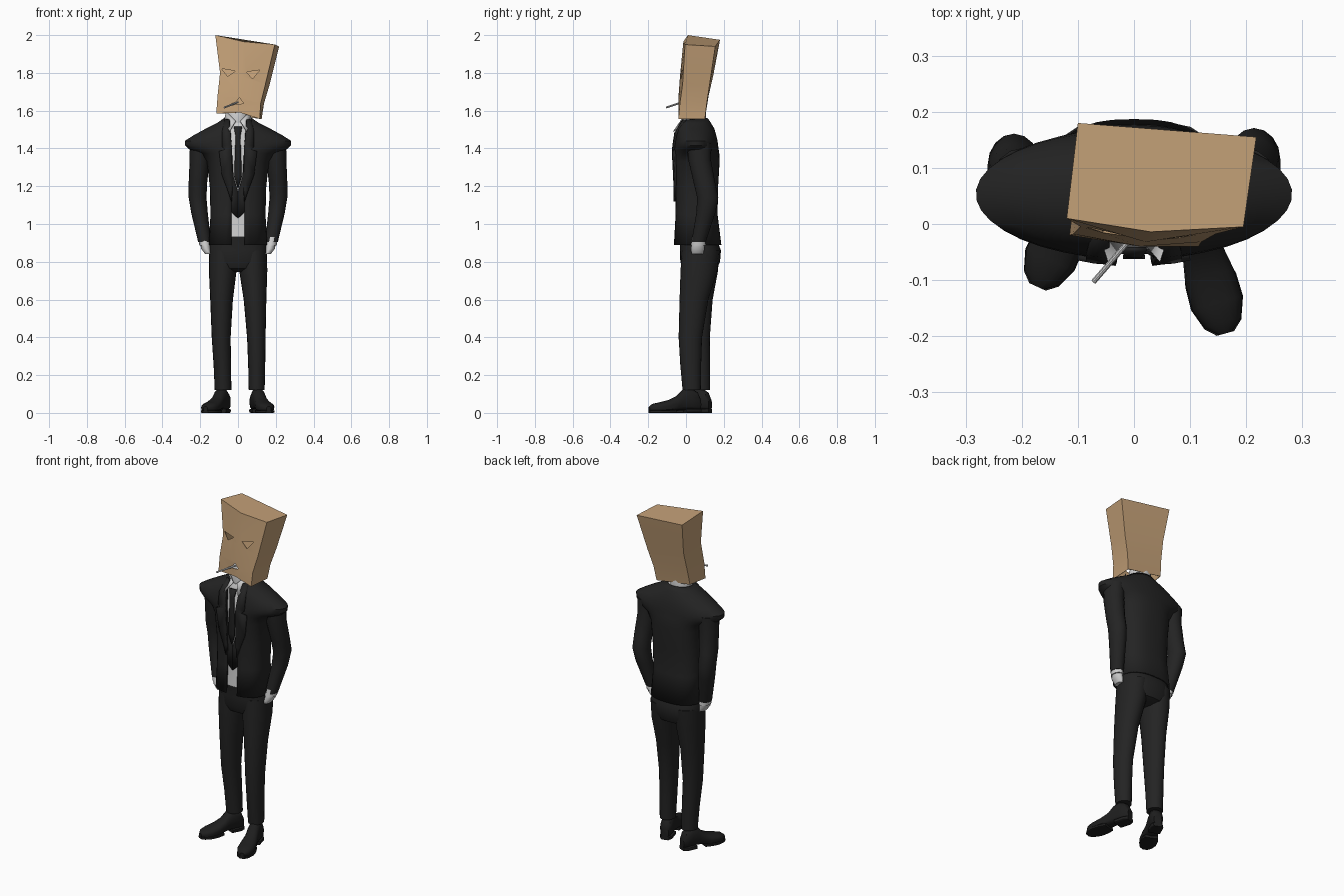
import bpy, bmesh, math
from mathutils import Vector

if "Cube" in bpy.data.objects:
    bpy.data.objects.remove(bpy.data.objects["Cube"])


def material(name, r, g, b):
    m = bpy.data.materials.new(name)
    m.diffuse_color = (r, g, b, 1)
    m.use_nodes = True
    m.node_tree.nodes["Principled BSDF"].inputs["Base Color"].default_value = m.diffuse_color
    return m


SUIT = material("suit_black", 0.017, 0.017, 0.017)
SHOE = material("shoe_black", 0.013, 0.013, 0.013)
WHITE = material("shirt_white", 0.62, 0.62, 0.62)
PAPER = material("paper_tan", 0.56, 0.36, 0.19)


def make(name, verts, faces, mat, thick=0.0, offset=0.0):
    me = bpy.data.meshes.new(name)
    me.from_pydata([tuple(v) for v in verts], [], faces)
    bm = bmesh.new()
    bm.from_mesh(me)
    bmesh.ops.remove_doubles(bm, verts=bm.verts, dist=1e-5)
    bmesh.ops.recalc_face_normals(bm, faces=bm.faces)
    bm.to_mesh(me)
    bm.free()
    ob = bpy.data.objects.new(name, me)
    bpy.context.collection.objects.link(ob)
    me.materials.append(mat)
    if thick:
        mod = ob.modifiers.new("thickness", 'SOLIDIFY')
        mod.thickness, mod.offset = thick, offset
    return ob


def loft(name, rings, mat, closed=True, caps=(True, True), **kw):
    n = len(rings[0])
    faces = [(i * n + j, i * n + (j + 1) % n, (i + 1) * n + (j + 1) % n, (i + 1) * n + j)
             for i in range(len(rings) - 1) for j in range(n if closed else n - 1)]
    if caps[0]:
        faces.append(tuple(range(n)))
    if caps[1]:
        faces.append(tuple(range((len(rings) - 1) * n, len(rings) * n)))
    return make(name, [v for r in rings for v in r], faces, mat, **kw)


def spow(v, p):
    return math.copysign(abs(v) ** p, v)


def oval(z, cx, cy, rx, ry, n=2.0, seg=24, gap=0.0):
    """Superellipse ring at height z; gap is the half-width left open at the front."""
    t0 = math.asin((gap / rx) ** (n / 2)) if gap else 0
    steps = seg if gap else seg - 1
    span = 2 * math.pi - 2 * t0
    ts = [t0 + span * i / (steps if gap else seg) for i in range(steps + 1)]
    return [Vector((cx + rx * spow(math.sin(t), 2 / n),
                    cy - ry * spow(math.cos(t), 2 / n), z)) for t in ts]


# ---- Jacket: open front shell; rows are z, half width, front y, back y, exponent, gap
JACKET = [(.89, .155, -.065, .187, 2.6, .036), (1.05, .146, -.056, .167, 2.6, .035),
          (1.2, .15, -.056, .17, 2.6, .034), (1.33, .165, -.064, .178, 2.4, .034),
          (1.375, .20, -.066, .176, 2.2, .036), (1.395, .258, -.065, .173, 2, .037),
          (1.415, .28, -.063, .17, 2, .038), (1.44, .282, -.06, .167, 2, .04),
          (1.47, .235, -.056, .16, 2, .042), (1.505, .17, -.05, .15, 2, .045),
          (1.535, .11, -.038, .132, 2, .05), (1.56, .075, -.01, .115, 2, .05)]
loft("jacket", [oval(z, 0, (f + b) / 2, w, (b - f) / 2, n, 36, g)
                for z, w, f, b, n, g in JACKET], SUIT, closed=False,
     caps=(False, False), thick=.01, offset=-1)


def front_y(x, z):
    """y of the jacket front surface at x, z."""
    for a, b in zip(JACKET, JACKET[1:]):
        if z <= b[0]:
            break
    k = min(1, max(0, (z - a[0]) / (b[0] - a[0])))
    w, f, bk, n = (a[i] + (b[i] - a[i]) * k for i in (1, 2, 3, 4))
    return (f + bk) / 2 - (bk - f) / 2 * max(0, 1 - abs(x / w) ** n) ** (1 / n)


def strip(name, rows, out, mat, thick=.006):
    """Front plate from rows of (x1, z1, x2, z2), laid 'out' in front of the jacket surface."""
    rings = [[Vector((x, front_y(x, z) - out, z)) for x, z in (r[:2], r[2:])] for r in rows]
    return loft(name, rings, mat, closed=False, caps=(False, False), thick=thick)


# Shirt body, waistcoat, tie, lapels
loft("shirt", [oval(max(z, .93), 0, (f + b) / 2, w - .02, (b - f) / 2 - .017, n)
               for z, w, f, b, n, g in JACKET if w < .2 and z < 1.55], WHITE)
strip("tie", [(-.022, 1.515, .022, 1.515), (-.013, 1.465, .013, 1.465),
              (-.02, 1.25, .02, 1.25), (-.002, 1.19, .002, 1.19)], 0, SUIT, .008)
for s, side in ((-1, "left"), (1, "right")):
    strip(side + "_waistcoat", [(s * x1, z1, s * x2, z2) for x1, z1, x2, z2 in
          [(.04, 1.5, .06, 1.5), (.033, 1.4, .06, 1.4), (.024, 1.25, .06, 1.25),
           (0, 1.17, .06, 1.17), (0, 1.03, .05, 1.075)]], -.008, SUIT)
    strip(side + "_lapel", [(s * x1, z1, s * x2, z2) for x1, z1, x2, z2 in
          [(.045, 1.55, .07, 1.55), (.04, 1.48, .085, 1.48), (.034, 1.42, .085, 1.41),
           (.032, 1.4, .07, 1.395), (.032, 1.38, .10, 1.385), (.03, 1.26, .085, 1.26),
           (.03, 1.18, .055, 1.18), (.032, 1.12, .036, 1.12)]], .005, SUIT, .01)
    # Shirt collar wing
    make(side + "_collar_wing", [(s * .012, -.028, 1.545), (s * .062, .0, 1.595),
         (s * .072, .02, 1.55), (s * .045, -.066, 1.49)], [(0, 1, 2, 3)], WHITE, .005)
loft("neck_and_collar", [oval(z, -.003, .045, r, r) for z, r in
                         ((1.45, .055), (1.54, .062), (1.6, .06), (1.63, .048))], WHITE)


def tube(name, rows, mat, seg=16):
    """Limb from rows of x, y, z, rx, ry."""
    return loft(name, [oval(z, x, y, rx, ry, 2, seg) for x, y, z, rx, ry in rows], mat)


# ---- Arms with hands in the pockets
for s, side in ((-1, "left"), (1, "right")):
    e = .005 * s
    tube(side + "_sleeve", [(s * .2, .07, 1.43, .055, .065), (s * .203, .072, 1.34, .053, .06),
         (s * .212, .092 + e, 1.22, .049, .057), (s * .214, .11 + e, 1.14, .047, .056),
         (s * .204, .1 + e, 1.06, .044, .05), (s * .172 + e, .067, .905, .034, .038)], SUIT)
    tube(side + "_cuff", [(s * .176 + e, .068, .93, .03, .035),
         (s * .168 + e, .065, .885, .031, .04)], WHITE)
    tube(side + "_hand", [(s * .17 + e, .066, .90, .024, .033),
         (s * .165 + e, .062, .87, .026, .037), (s * .15 + e, .06, .84, .018, .03)], WHITE)

# ---- Trousers
loft("trouser_seat", [oval(z, 0, (f + b) / 2, w, (b - f) / 2, 2.4) for z, w, f, b in
     [(.745, .06, .02, .12), (.765, .125, -.015, .165), (.8, .152, -.03, .18),
      (.86, .155, -.033, .185), (.9, .148, -.033, .17), (.96, .13, -.042, .15)]], SUIT)
LEGS = {"left": [(-.079, .08, .12, .044, .047), (-.083, .073, .25, .046, .054),
                 (-.089, .062, .4, .05, .064), (-.087, .063, .6, .06, .078),
                 (-.081, .072, .75, .073, .097), (-.077, .078, .86, .077, .1)],
        "right": [(.099, .03, .12, .042, .048), (.099, .025, .25, .045, .055),
                  (.097, .023, .4, .049, .062), (.09, .042, .6, .06, .076),
                  (.081, .068, .75, .074, .097), (.077, .078, .86, .077, .1)]}
for side, rows in LEGS.items():
    tube(side + "_trouser_leg", rows, SUIT, 20)

# ---- Shoes: sections along heel-to-toe line; rows are t, half width, bottom z, top z
SHOE_ROWS = [(0, .022, .018, .075), (.06, .033, .016, .11), (.2, .036, .016, .135),
             (.34, .035, .016, .125), (.46, .037, .014, .09), (.62, .045, .008, .068),
             (.8, .046, .008, .056), (.93, .034, .008, .048), (1, .012, .012, .034)]
SOLE_ROWS = [(.5, .037, 0, .016), (.65, .047, 0, .014), (.8, .048, 0, .014),
             (.94, .034, 0, .014), (1, .016, 0, .014)]
HEEL_ROWS = [(0, .024, 0, .022), (.08, .036, 0, .022), (.3, .035, 0, .022)]
for side, heel, toe in (("left", (-.062, .128), (-.172, -.112)), ("right", (.088, .075), (.163, -.195))):
    heel, toe = Vector((*heel, 0)), Vector((*toe, 0))
    across = (toe - heel).normalized().cross(Vector((0, 0, 1)))

    def section(t, w, z0, z1, n):
        c = heel.lerp(toe, t) + Vector((0, 0, (z0 + z1) / 2))
        return [c + across * w * spow(math.cos(a), 2 / n)
                + Vector((0, 0, (z1 - z0) / 2 * spow(math.sin(a), 2 / (5 if math.sin(a) < 0 else n))))
                for a in (2 * math.pi * i / 16 for i in range(16))]

    loft(side + "_shoe", [section(*r, 2.2) for r in SHOE_ROWS], SHOE)
    loft(side + "_sole", [section(*r, 8) for r in SOLE_ROWS], SHOE)
    loft(side + "_heel", [section(*r, 8) for r in HEEL_ROWS], SHOE)

# ---- Paper bag: rings of front-left, front-middle, front-right, back-right, back-left
bag = loft("paper_bag", [
    [(-.115, -.02, 1.585), (.01, -.04, 1.59), (.115, -.04, 1.557), (.125, .10, 1.555), (-.1, .105, 1.59)],
    [(-.108, -.018, 1.68), (.012, -.04, 1.67), (.12, -.032, 1.64), (.138, .11, 1.64), (-.092, .12, 1.68)],
    [(-.095, -.005, 1.80), (.02, -.032, 1.78), (.145, -.018, 1.74), (.168, .125, 1.74), (-.085, .145, 1.79)],
    [(-.12, .01, 2.0), (.03, -.014, 1.965), (.195, -.005, 1.95), (.218, .155, 1.94), (-.1, .18, 1.975)]],
    PAPER, caps=(False, True), thick=.004, offset=-1)

# Eye and mouth holes
HOLES = [[(-.087, 1.822), (-.013, 1.81), (-.055, 1.782)],
         [(.045, 1.805), (.115, 1.815), (.077, 1.768)],
         [(-.025, 1.632), (.008, 1.668), (.03, 1.638)]]
for tri in HOLES:
    cutter = loft("hole_cutter", [[(x, y, z) for x, z in tri] for y in (-.12, .04)], PAPER)
    cutter.hide_render = True
    mod = bag.modifiers.new("hole", 'BOOLEAN')
    mod.object, mod.operation = cutter, 'DIFFERENCE'
deps = bpy.context.evaluated_depsgraph_get()
cut_mesh = bpy.data.meshes.new_from_object(bag.evaluated_get(deps))
bag.modifiers.clear()
bag.data = cut_mesh
for ob in [o for o in bpy.data.objects if o.name.startswith("hole_cutter")]:
    bpy.data.objects.remove(ob)

# Cigarette
a, b = Vector((-.072, -.103, 1.617)), Vector((0, -.02, 1.645))
bpy.ops.mesh.primitive_cylinder_add(vertices=10, radius=.005, depth=(b - a).length, location=(a + b) / 2)
cig = bpy.context.object
cig.name = "cigarette"
cig.rotation_euler = (b - a).to_track_quat('Z', 'Y').to_euler()
cig.data.materials.append(WHITE)

# Smooth shading with sharp edges kept
bpy.ops.object.select_all(action='SELECT')
bpy.ops.object.shade_smooth_by_angle(angle=math.radians(35))
